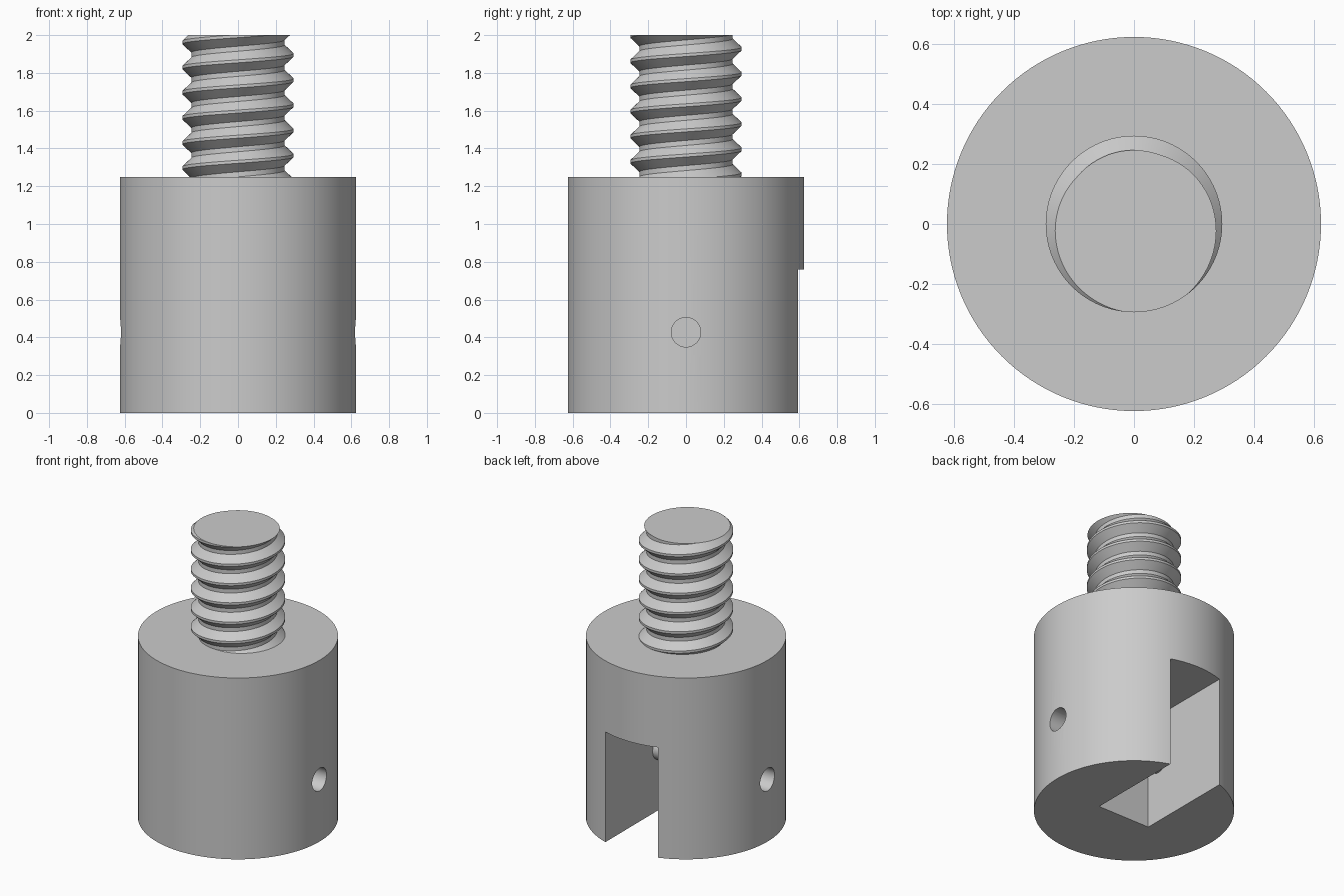
import bpy, bmesh, math
from mathutils import Matrix

if "Cube" in bpy.data.objects:
    bpy.data.objects.remove(bpy.data.objects["Cube"])

# Single material
steel = bpy.data.materials.new("plain_grey")
steel.use_nodes = True
GREY = (0.6, 0.6, 0.6, 1)
steel.diffuse_color = GREY
steel.node_tree.nodes["Principled BSDF"].inputs["Base Color"].default_value = GREY

BODY_R, BODY_H, TOP = 0.625, 1.25, 2.0
SLOT_HALF, SLOT_H, SLOT_END = 0.2, 0.76, -0.1
HOLE_R, HOLE_Z = 0.078, 0.427
CREST_R, ROOT_R, PITCH = 0.295, 0.247, 0.133


def make_object(name, bm):
    mesh = bpy.data.meshes.new(name)
    bmesh.ops.recalc_face_normals(bm, faces=bm.faces[:])
    bm.to_mesh(mesh)
    bm.free()
    obj = bpy.data.objects.new(name, mesh)
    bpy.context.collection.objects.link(obj)
    mesh.materials.append(steel)
    return obj


def cylinder(name, radius, length, centre, sides, along_x=False):
    bm = bmesh.new()
    turn = Matrix.Rotation(math.pi / 2, 4, 'Y') if along_x else Matrix()
    bmesh.ops.create_cone(bm, cap_ends=True, segments=sides, radius1=radius,
                          radius2=radius, depth=length,
                          matrix=Matrix.Translation(centre) @ turn)
    return make_object(name, bm)


def box(name, low, high):
    bm = bmesh.new()
    size = [b - a for a, b in zip(low, high)]
    mid = [(a + b) / 2 for a, b in zip(low, high)]
    bmesh.ops.create_cube(bm, size=1, matrix=Matrix.Translation(mid)
                          @ Matrix.Diagonal((*size, 1)))
    return make_object(name, bm)


def activate(obj):
    bpy.ops.object.select_all(action='DESELECT')
    obj.select_set(True)
    bpy.context.view_layer.objects.active = obj


def cut(target, cutter):
    cutter.hide_render = True
    mod = target.modifiers.new("cut", 'BOOLEAN')
    mod.operation, mod.solver, mod.object = 'DIFFERENCE', 'EXACT', cutter
    activate(target)
    bpy.ops.object.modifier_apply(modifier=mod.name)
    bpy.data.objects.remove(cutter)


def smooth(obj):
    activate(obj)
    bpy.ops.object.shade_smooth_by_angle(angle=math.radians(25))


# Body with a slot open to the back and below, and a cross hole
body = cylinder("body", BODY_R, BODY_H, (0, 0, BODY_H / 2), 128)
cut(body, box("slot_cutter", (-SLOT_HALF, SLOT_END, -0.1), (SLOT_HALF, 1, SLOT_H)))
cut(body, cylinder("hole_cutter", HOLE_R, 2, (0, 0, HOLE_Z), 48, True))
smooth(body)

# Recessed pin that crosses the slot
pin = cylinder("cross_pin", HOLE_R, 0.8, (0, 0, HOLE_Z), 48, True)
smooth(pin)

# Threaded stud: right-handed helical sweep of a trapezoid tooth, trimmed flat
tooth = [(-0.06, CREST_R), (0.06, CREST_R), (0.4, ROOT_R), (0.6, ROOT_R), (0.94, CREST_R)]
STEPS, TURNS = 72, 9
START = math.radians(-75)
bm = bmesh.new()
rows = []
for i in range(STEPS * TURNS + 1):
    angle = START + math.tau * i / STEPS
    rise = TOP + PITCH * (i / STEPS - TURNS + 1)
    rows.append([bm.verts.new((r * math.cos(angle), r * math.sin(angle), rise + t * PITCH))
                 for t, r in tooth])
for a, b in zip(rows, rows[1:]):
    for k in range(len(tooth) - 1):
        bm.faces.new((a[k], b[k], b[k + 1], a[k + 1]))
bmesh.ops.remove_doubles(bm, verts=bm.verts[:], dist=0.0005)
for height, direction in ((TOP, 1), (BODY_H - 0.02, -1)):
    result = bmesh.ops.bisect_plane(bm, geom=bm.verts[:] + bm.edges[:] + bm.faces[:],
                                    dist=1e-5, plane_co=(0, 0, height),
                                    plane_no=(0, 0, direction), clear_outer=True)
    rim = [e for e in result["geom_cut"] if isinstance(e, bmesh.types.BMEdge)]
    bmesh.ops.edgeloop_fill(bm, edges=rim)
stud = make_object("threaded_stud", bm)
smooth(stud)
